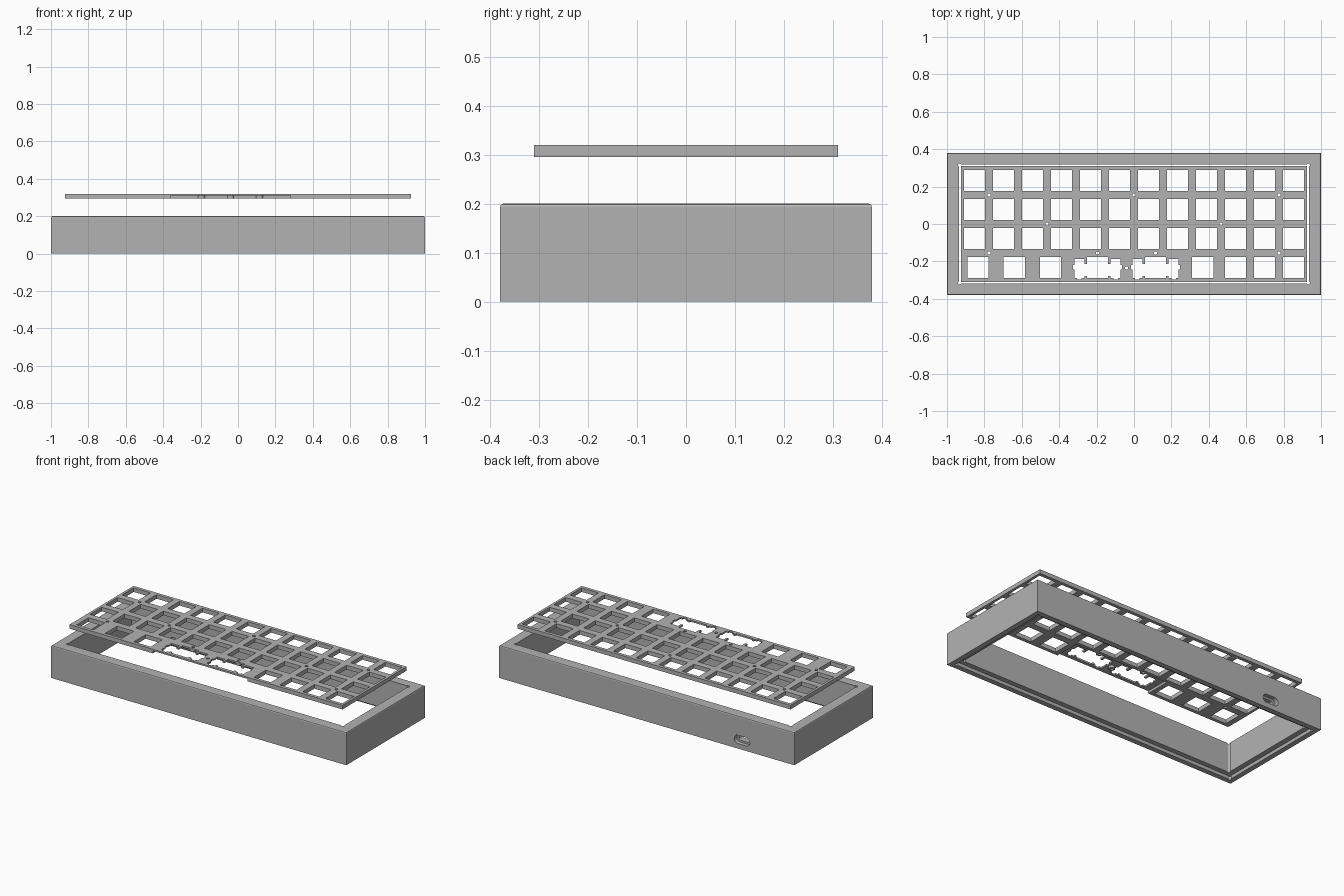
import bpy, bmesh
from mathutils import Matrix, Vector

if "Cube" in bpy.data.objects:
    bpy.data.objects.remove(bpy.data.objects["Cube"], do_unlink=True)

grey = bpy.data.materials.new("plain_grey")
grey.use_nodes = True
grey.diffuse_color = (0.45, 0.45, 0.45, 1)
grey.node_tree.nodes["Principled BSDF"].inputs["Base Color"].default_value = grey.diffuse_color


def make(name, bm):
    bmesh.ops.recalc_face_normals(bm, faces=bm.faces)
    me = bpy.data.meshes.new(name)
    bm.to_mesh(me)
    bm.free()
    me.materials.append(grey)
    ob = bpy.data.objects.new(name, me)
    bpy.context.collection.objects.link(ob)
    return ob


def boxes(name, items):
    """Each item is (x0, x1, y0, y1, z0, z1)."""
    bm = bmesh.new()
    for x0, x1, y0, y1, z0, z1 in items:
        centre = Vector((x0 + x1, y0 + y1, z0 + z1)) / 2
        m = Matrix.Translation(centre) @ Matrix.Diagonal((x1 - x0, y1 - y0, z1 - z0, 1))
        bmesh.ops.create_cube(bm, size=1, matrix=m)
    return make(name, bm)


def pegs(name, points, r, z0, z1, sides=16):
    bm = bmesh.new()
    for x, y in points:
        bmesh.ops.create_cone(bm, cap_ends=True, segments=sides, radius1=r, radius2=r,
                              depth=z1 - z0, matrix=Matrix.Translation((x, y, (z0 + z1) / 2)))
    return make(name, bm)


def slot(name, x, z, width, height, y0, y1):
    """Rounded slot running along y."""
    bm = bmesh.new()
    bmesh.ops.create_circle(bm, cap_ends=True, segments=24, radius=height / 2)
    for v in bm.verts:
        shift = (width - height) / 2 if v.co.x > 0.0001 else -(width - height) / 2
        v.co = Vector((x + v.co.x + shift, y0, z + v.co.y))
    res = bmesh.ops.extrude_face_region(bm, geom=bm.faces[:])
    verts = [g for g in res["geom"] if isinstance(g, bmesh.types.BMVert)]
    bmesh.ops.translate(bm, verts=verts, vec=(0, y1 - y0, 0))
    return make(name, bm)


def combine(target, tool, operation="DIFFERENCE"):
    mod = target.modifiers.new("cut", "BOOLEAN")
    mod.operation, mod.solver, mod.object = operation, "EXACT", tool
    bpy.context.view_layer.objects.active = target
    bpy.ops.object.modifier_apply(modifier=mod.name)
    bpy.data.objects.remove(tool, do_unlink=True)


def corners(x, y):
    return [(sx * x, sy * y) for sx in (-1, 1) for sy in (-1, 1)]


# Case: open frame with softened top edge
case = boxes("case_frame", [(-1, 1, -0.38, 0.38, 0, 0.2)])
bm = bmesh.new()
bm.from_mesh(case.data)
top = [e for e in bm.edges if all(v.co.z > 0.19 for v in e.verts)]
bmesh.ops.bevel(bm, geom=top, offset=0.007, segments=2, profile=0.5, affect="EDGES")
bm.to_mesh(case.data)
bm.free()
combine(case, boxes("opening", [(-0.936, 0.936, -0.318, 0.318, -0.1, 0.3)]))
combine(case, pegs("opening_corners", corners(0.932, 0.314), 0.009, -0.1, 0.3))
# Rebate for a bottom cover, with relieved corners
combine(case, boxes("rebate", [(-0.968, 0.968, -0.348, 0.348, -0.1, 0.02)]))
combine(case, pegs("rebate_corners", corners(0.964, 0.344), 0.009, -0.1, 0.021))
# Cable port in the back wall
combine(case, slot("port_recess", -0.646, 0.056, 0.105, 0.052, 0.355, 0.5))
combine(case, slot("port_hole", -0.646, 0.056, 0.076, 0.028, 0.25, 0.45))

# Switch plate
U, HALF, LOW, HIGH = 0.155, 0.057, 0.295, 0.32
plate = boxes("switch_plate", [(-0.925, 0.925, -0.31, 0.31, LOW, HIGH)])
wide_keys = [-0.195, 0.115]
row_y = -1.5 * U
screws = [(-5 * U, U), (0, U), (5 * U, U), (-3 * U, 0), (3 * U, 0),
          (-5 * U, -U), (5 * U, -U)]
front_screws = [(-0.195, -U), (0.115, -U), (-0.04, -0.235)]

# Underside pocket around the wide keys, keeping bosses at the screws
combine(plate, boxes("pocket", [(-0.36, 0.28, -0.4, -U, 0.2, 0.31)]))
combine(plate, pegs("bosses", front_screws, 0.018, LOW, 0.315), "UNION")

# Switch openings: three full rows and a mixed front row
centres = [((i - 5.5) * U, (j - 0.5) * U) for i in range(12) for j in range(3)]
front_x = [-0.834, -0.64, -0.446, 0.368, 3.5 * U, 4.5 * U, 5.5 * U]
centres += [(x, row_y) for x in front_x + wide_keys]
combine(plate, boxes("switch_holes", [(x - HALF, x + HALF, y - HALF, y + HALF, 0.2, 0.4)
                                      for x, y in centres]))


# Stabiliser openings beside each wide key
def beside(half_w, low, high, shift=0.0):
    return [(x + s * (0.097 + shift) - half_w, x + s * (0.097 + shift) + half_w,
             row_y + low, row_y + high, 0.2, 0.4) for x in wide_keys for s in (-1, 1)]


combine(plate, boxes("stabiliser_bodies", beside(0.027, -0.055, 0.045)))
combine(plate, boxes("stabiliser_feet", beside(0.012, -0.065, 0.03)))
combine(plate, boxes("stabiliser_side_notches", beside(0.01, -0.012, 0.012, 0.024)))
combine(plate, boxes("wire_channels", [(x - 0.08, x + 0.08, row_y - 0.045, row_y + 0.018, 0.2, 0.4)
                                       for x in wide_keys]))
combine(plate, pegs("screw_holes", screws + front_screws, 0.009, 0.2, 0.4))
